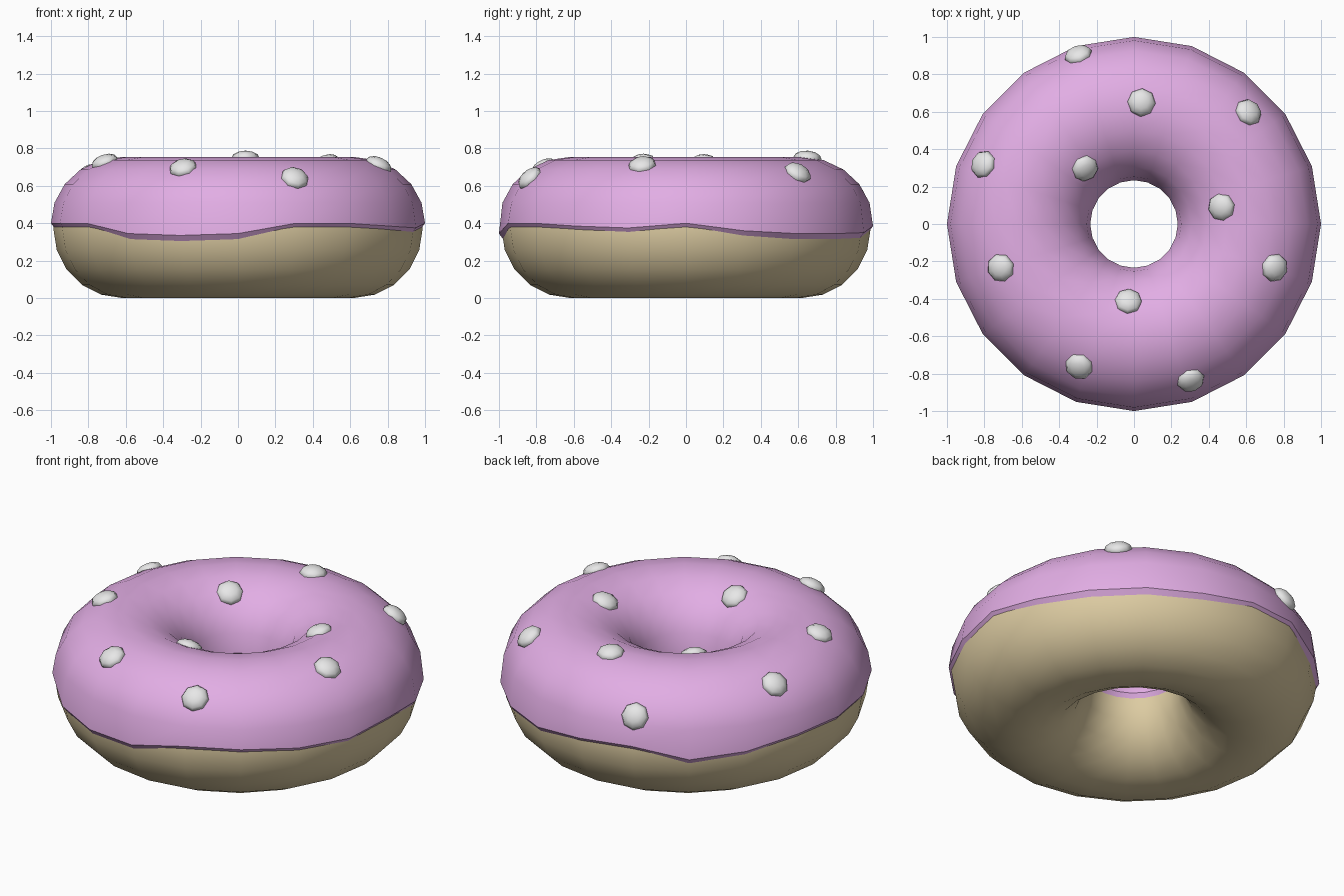
import bpy, bmesh
from math import sin, cos, pi, sqrt, radians
from mathutils import Vector

if "Cube" in bpy.data.objects:
    bpy.data.objects.remove(bpy.data.objects["Cube"], do_unlink=True)

SEGMENTS = 20
MAJOR = 0.617           # radius of the ring's centre line
ICING_Z, ICING_W, ICING_H = 0.4, 0.383, 0.355
DOUGH_R = 0.37


def material(name, rgb):
    mat = bpy.data.materials.new(name)
    mat.use_nodes = True
    mat.diffuse_color = (*rgb, 1)
    mat.node_tree.nodes["Principled BSDF"].inputs["Base Color"].default_value = (*rgb, 1)
    return mat


def add_object(name, bm, mat, angle):
    mesh = bpy.data.meshes.new(name)
    bm.normal_update()
    bm.to_mesh(mesh)
    bm.free()
    mesh.materials.append(mat)
    obj = bpy.data.objects.new(name, mesh)
    bpy.context.collection.objects.link(obj)
    bpy.ops.object.select_all(action='DESELECT')
    obj.select_set(True)
    bpy.context.view_layer.objects.active = obj
    bpy.ops.object.shade_smooth_by_angle(angle=radians(angle))
    return obj


def lathe(profile_at, closed):
    """Spin a profile, given per segment as (radius, z) pairs, round the z axis."""
    bm = bmesh.new()
    rings = []
    for k in range(SEGMENTS):
        a = 2 * pi * k / SEGMENTS
        rings.append([bm.verts.new((r * cos(a), r * sin(a), z)) for r, z in profile_at(k)])
    count = len(rings[0])
    for k in range(SEGMENTS):
        one, two = rings[k], rings[(k + 1) % SEGMENTS]
        for i in range(count if closed else count - 1):
            j = (i + 1) % count
            bm.faces.new((one[i], two[i], two[j], one[j]))
    return bm


dough_mat = material("dough_tan", (0.72, 0.60, 0.36))
icing_mat = material("icing_pink", (0.76, 0.42, 0.78))
sprinkle_mat = material("sprinkle_white", (0.8, 0.8, 0.8))

# Dough ring
steps = [2 * pi * i / 20 for i in range(20)]
dough = lathe(lambda k: [(MAJOR + DOUGH_R * cos(t), DOUGH_R + DOUGH_R * sin(t)) for t in steps], True)
add_object("dough_ring", dough, dough_mat, 40)

# Icing cap with a wavy outer edge and a thin rim turned under
edge = [0.40, 0.36, 0.345, 0.345, 0.35, 0.385, 0.40, 0.34, 0.365, 0.40,
        0.40, 0.40, 0.40, 0.345, 0.335, 0.345, 0.40, 0.40, 0.385, 0.375]


def icing_profile(k):
    arc = [(MAJOR + ICING_W * cos(t), ICING_Z + ICING_H * sin(t)) for t in steps[1:10]]
    outer = [(0.978, edge[k] - 0.03), (MAJOR + ICING_W, edge[k])]
    inner = [(MAJOR - ICING_W, ICING_Z), (0.25, ICING_Z - 0.03)]
    return outer + arc + inner


add_object("icing", lathe(icing_profile, False), icing_mat, 25)

# Sprinkles: flattened beads half sunk into the icing, aligned to its slope
spots = [(-0.30, 0.91), (0.04, 0.65), (0.615, 0.60), (-0.81, 0.32), (-0.26, 0.295), (0.465, 0.09),
         (-0.715, -0.235), (0.755, -0.235), (-0.03, -0.41), (-0.295, -0.765), (0.305, -0.84)]
for n, (x, y) in enumerate(spots):
    rho = sqrt(x * x + y * y)
    across = (rho - MAJOR) / ICING_W
    up = sqrt(1 - across * across)
    normal = Vector((x / rho * across / ICING_W, y / rho * across / ICING_W, up / ICING_H)).normalized()
    bead = bmesh.new()
    bmesh.ops.create_uvsphere(bead, u_segments=8, v_segments=6, radius=0.076)
    bmesh.ops.scale(bead, vec=(1, 1, 0.55), verts=bead.verts)
    obj = add_object(f"sprinkle_{n + 1}", bead, sprinkle_mat, 60)
    obj.rotation_mode = 'QUATERNION'
    obj.rotation_quaternion = normal.to_track_quat('Z', 'Y')
    obj.location = Vector((x, y, ICING_Z + ICING_H * up)) - normal * 0.007
